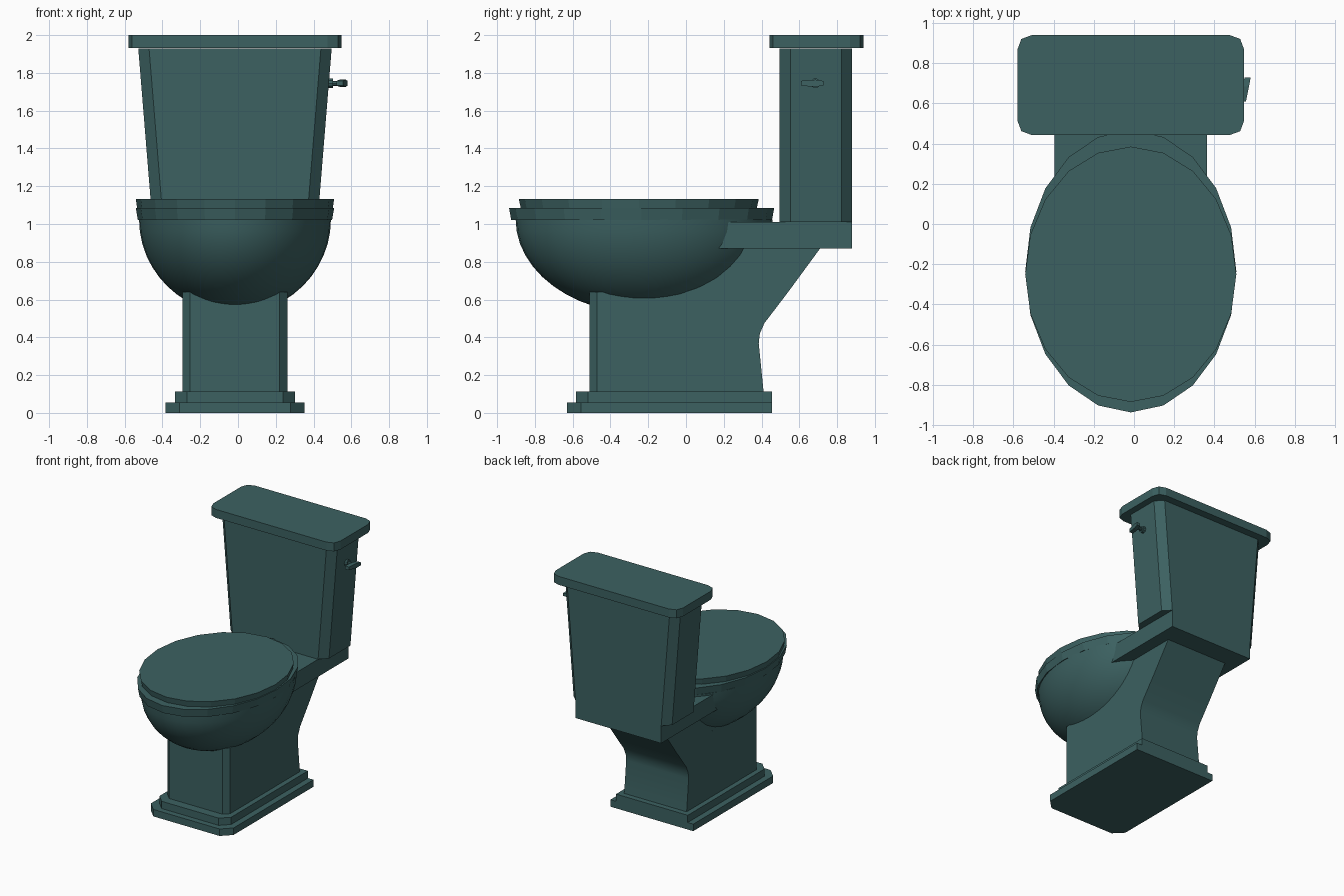
import bpy
from math import sin, cos, pi, radians
from mathutils import Vector

if "Cube" in bpy.data.objects:
    bpy.data.objects.remove(bpy.data.objects["Cube"])

CX = -0.016  # the body's centre line; the lever sticks out to one side

glaze = bpy.data.materials.new("teal_glaze")
glaze.diffuse_color = (0.045, 0.12, 0.12, 1)
glaze.use_nodes = True
glaze.node_tree.nodes["Principled BSDF"].inputs["Base Color"].default_value = glaze.diffuse_color


def loft(name, rings, smooth=False):
    """Skin a stack of equal-length point rings and cap both ends."""
    n = len(rings[0])
    verts = [p for ring in rings for p in ring]
    faces = [(k * n + i, k * n + (i + 1) % n, (k + 1) * n + (i + 1) % n, (k + 1) * n + i)
             for k in range(len(rings) - 1) for i in range(n)]
    faces += [tuple(reversed(range(n))), tuple(range(len(verts) - n, len(verts)))]
    mesh = bpy.data.meshes.new(name)
    mesh.from_pydata(verts, [], faces)
    mesh.materials.append(glaze)
    obj = bpy.data.objects.new(name, mesh)
    bpy.context.collection.objects.link(obj)
    if smooth:
        bpy.ops.object.select_all(action='DESELECT')
        obj.select_set(True)
        bpy.context.view_layer.objects.active = obj
        bpy.ops.object.shade_smooth_by_angle(angle=radians(35))
    return obj


def rect(z, hx, y0, y1, front=0.0, back=0.0, mid=False):
    """Rectangle ring with optional corner chamfers; mid adds a rounding point."""
    def corner(sx, y, sy, c):
        x = CX + sx * hx
        if not c:
            return [(x, y, z)]
        pts = [(x, y - sy * c, z), (x - sx * c, y, z)]
        if mid:
            pts.insert(1, (x - sx * c * 0.27, y - sy * c * 0.27, z))
        return pts
    return (corner(-1, y0, -1, front) + corner(1, y0, -1, front)[::-1]
            + corner(1, y1, 1, back) + corner(-1, y1, 1, back)[::-1])


def oval(z, rx, ry, cy, n=20):
    return [(CX + rx * sin(-2 * pi * i / n), cy + ry * cos(2 * pi * i / n), z)
            for i in range(n)]


def rod(name, x0, x1, r, y, z, n=10):
    return loft(name, [[(x, y + r * cos(2 * pi * i / n), z + r * sin(2 * pi * i / n))
                        for i in range(n)] for x in (x0, x1)], True)


# Stepped floor plinth
loft("plinth_lower", [rect(z, 0.367, -0.63, 0.455, 0.073) for z in (0, 0.056)])
loft("plinth_upper", [rect(z, 0.318, -0.583, 0.455, 0.065) for z in (0.056, 0.114)])

# Pedestal: front chamfered block whose back sweeps up to the tank shelf
back_profile = [(0.10, 0.412), (0.37, 0.385), (0.42, 0.391), (0.475, 0.415), (0.64, 0.541)]
loft("pedestal", [rect(z, 0.277, -0.512, y, 0.04) for z, y in back_profile], True)
loft("pedestal_neck", [rect(0.64, 0.277, -0.2, 0.541), rect(0.88, 0.277, -0.2, 0.717)])

# Bowl: lower half of an ellipsoid
steps = 12
angles = [pi / 2 * k / steps for k in range(steps)] + [pi / 2 * 0.985]
loft("bowl", [oval(1.025 - 0.5 * sin(a), 0.508 * cos(a), 0.68 * cos(a), -0.222, 40)
              for a in reversed(angles)], True)

# Seat ring and closed lid
loft("seat", [oval(1.02, 0.514, 0.69, -0.235), oval(1.085, 0.525, 0.702, -0.235)])
loft("seat_lid", [oval(1.085, 0.518, 0.625, -0.25), oval(1.132, 0.525, 0.635, -0.25)])

# Shelf carrying the tank
loft("tank_shelf", [rect(z, 0.38, 0.08, 0.88) for z in (0.87, 1.01)])

# Tapered tank and its lid
loft("tank", [rect(1.01, 0.437, 0.495, 0.88, 0.057, 0.057),
              rect(1.93, 0.512, 0.495, 0.88, 0.057, 0.057)])
loft("tank_lid", [rect(z, 0.564, 0.442, 0.94, 0.073, 0.073, True) for z in (1.932, 2.0)])

# Flush lever: round base, stem, and flat paddle widest at the stem
rod("lever_base", 0.46, 0.503, 0.026, 0.685, 1.745)
rod("lever_stem", 0.50, 0.55, 0.014, 0.685, 1.745)
paddle = [(0.61, 0.522, 0.557, 0.013), (0.685, 0.538, 0.572, 0.019), (0.728, 0.55, 0.58, 0.012)]
loft("lever_paddle", [[(a, y, 1.745 - h), (a, y, 1.745 + h), (b, y, 1.745 + h), (b, y, 1.745 - h)]
                      for y, a, b, h in paddle])

# Make all normals face outward
import bmesh
for obj in bpy.data.objects:
    bm = bmesh.new()
    bm.from_mesh(obj.data)
    bmesh.ops.recalc_face_normals(bm, faces=bm.faces)
    bm.to_mesh(obj.data)
    bm.free()
